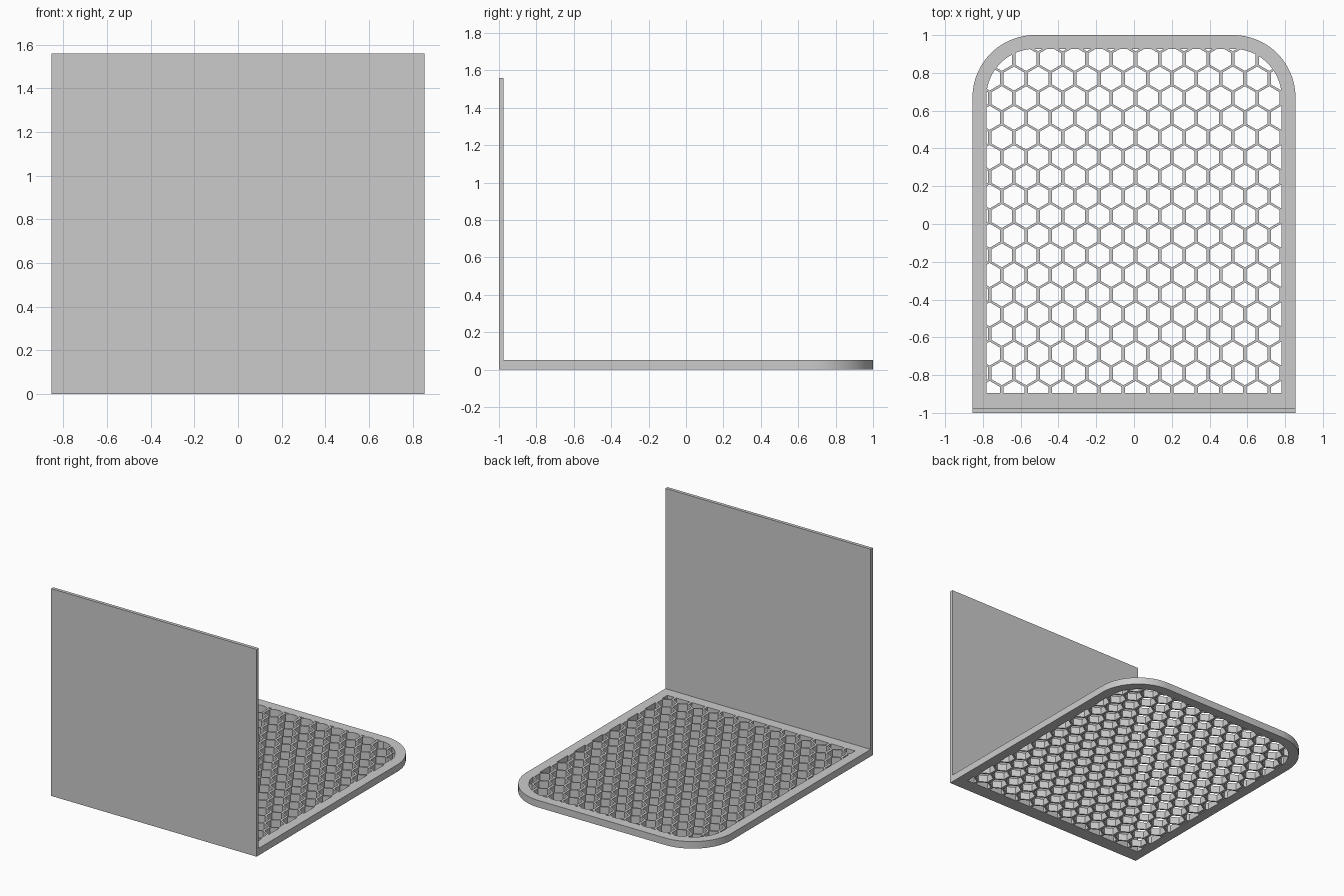
import bpy, bmesh, math
from mathutils import Vector

if "Cube" in bpy.data.objects:
    bpy.data.objects.remove(bpy.data.objects["Cube"])

HALF_W, BACK, T = 0.855, 1.0, 0.053      # half width, back edge, plate thickness
WALL_Y, WALL_T, WALL_H = -1.0, 0.025, 1.56
DX, DY, APOTHEM = 0.1287, 0.104, 0.055   # honeycomb pitch and hole size

grey = bpy.data.materials.new("light grey")
grey.diffuse_color = (0.6, 0.6, 0.6, 1)
grey.use_nodes = True
grey.node_tree.nodes["Principled BSDF"].inputs["Base Color"].default_value = grey.diffuse_color


def tombstone(half_w, front, back, r, n=24):
    """Counter-clockwise outline with two rounded back corners."""
    pts = [Vector((-half_w, front)), Vector((half_w, front))]
    for sx, start in ((1, 0), (-1, math.pi / 2)):
        for i in range(n + 1):
            a = start + math.pi / 2 * i / n
            pts.append(Vector((sx * (half_w - r) + r * math.cos(a),
                               back - r + r * math.sin(a))))
    return pts


def clip(poly, border):
    """Keep the part of a polygon inside a convex border."""
    for a, b in zip(border, border[1:] + border[:1]):
        d = b - a
        side = [d.cross(p - a) for p in poly]
        out = []
        for i, p in enumerate(poly):
            q, s, t = poly[i - 1], side[i], side[i - 1]
            if (s >= 0) != (t >= 0):
                out.append(q.lerp(p, t / (t - s)))
            if s >= 0:
                out.append(p)
        poly = out
        if not poly:
            break
    return poly


def area(poly):
    return abs(sum(poly[i - 1].cross(p) for i, p in enumerate(poly))) / 2


# honeycomb holes, trimmed by the inside of the rim
inner = tombstone(0.782, -0.895, 0.927, 0.257)
outlines = [tombstone(HALF_W, WALL_Y + WALL_T, BACK, 0.33)]
radius = APOTHEM / math.cos(math.pi / 6)
for row in range(-18, 4):
    for col in range(-8, 9):
        cx = 0.008 + (col + 0.5 * (row % 2 == 0)) * DX
        cy = 0.666 + row * DY
        hexagon = [Vector((cx + radius * math.cos(math.radians(60 * k + 30)),
                           cy + radius * math.sin(math.radians(60 * k + 30))))
                   for k in range(6)]
        hole = clip(hexagon, inner)
        if len(hole) > 2 and area(hole) > 5e-5:
            outlines.append(hole)

# perforated plate: filled outline with holes, extruded
curve = bpy.data.curves.new("plate_outline", 'CURVE')
curve.dimensions, curve.fill_mode, curve.extrude = '2D', 'BOTH', T / 2
for pts in outlines:
    clean = [p for i, p in enumerate(pts) if (p - pts[i - 1]).length > 1e-4]
    spline = curve.splines.new('POLY')
    spline.points.add(len(clean) - 1)
    for sp, p in zip(spline.points, clean):
        sp.co = (p.x, p.y, 0, 1)
    spline.use_cyclic_u = True
temp = bpy.data.objects.new("plate_outline", curve)
bpy.context.collection.objects.link(temp)
bpy.context.view_layer.update()
mesh = bpy.data.meshes.new_from_object(
    temp.evaluated_get(bpy.context.evaluated_depsgraph_get()))
bpy.data.objects.remove(temp)
bm = bmesh.new()
bm.from_mesh(mesh)
bmesh.ops.remove_doubles(bm, verts=bm.verts, dist=1e-5)
bmesh.ops.translate(bm, verts=bm.verts, vec=(0, 0, T / 2))
bmesh.ops.recalc_face_normals(bm, faces=bm.faces)
bm.to_mesh(mesh)
bm.free()
mesh.materials.clear()
mesh.materials.append(grey)
plate = bpy.data.objects.new("honeycomb_plate", mesh)
bpy.context.collection.objects.link(plate)
bpy.context.view_layer.objects.active = plate
plate.select_set(True)
bpy.ops.object.shade_smooth_by_angle(angle=math.radians(30))

# upright front panel
bpy.ops.mesh.primitive_cube_add(size=1, location=(0, WALL_Y + WALL_T / 2, WALL_H / 2))
panel = bpy.context.object
panel.name = "front_panel"
panel.scale = (2 * HALF_W, WALL_T, WALL_H)
panel.data.materials.append(grey)
